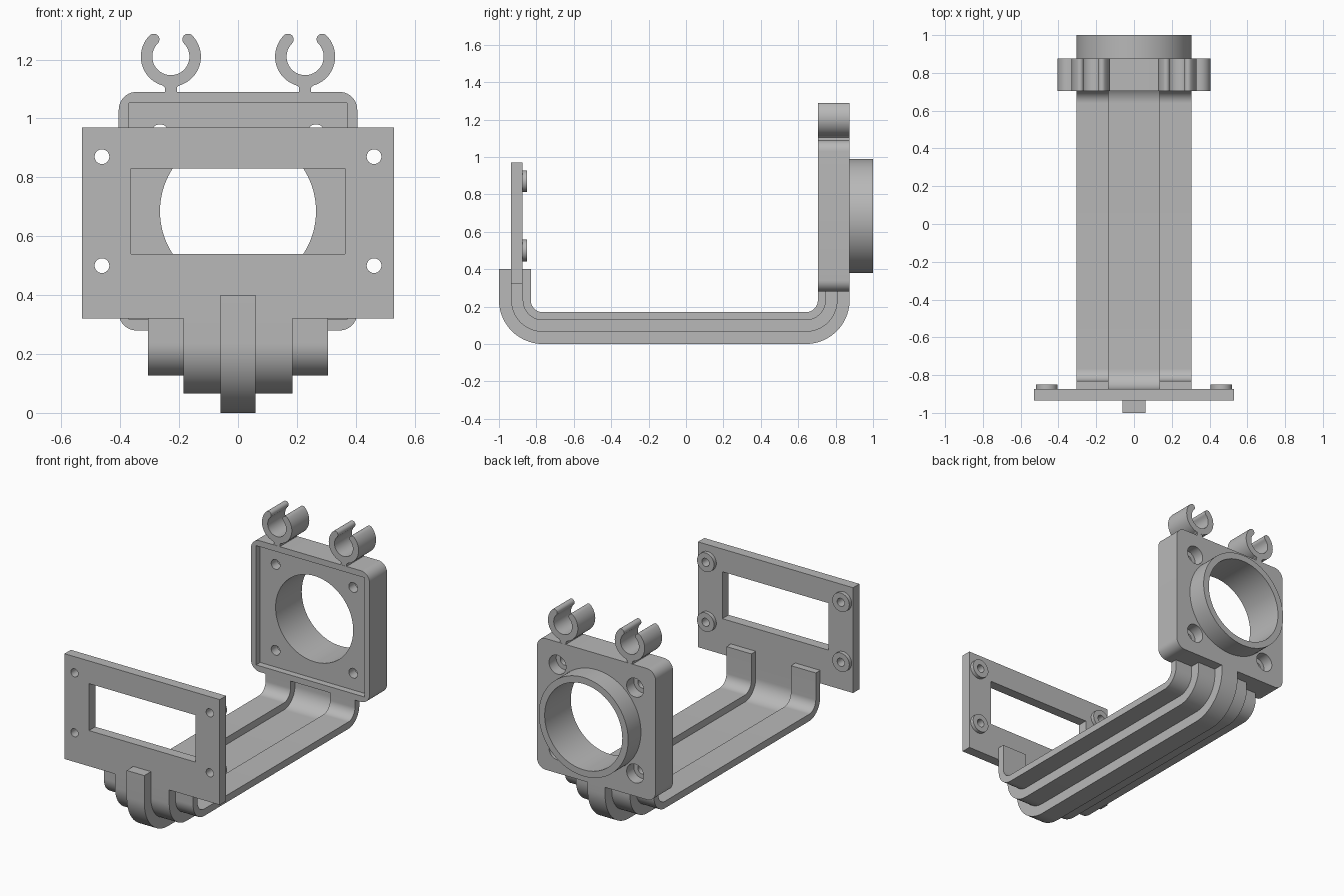
import bpy, bmesh
from math import pi, sin, cos, radians

cube = bpy.data.objects.get("Cube")
if cube:
    bpy.data.objects.remove(cube)

grey = bpy.data.materials.new("plain_grey")
grey.use_nodes = True
colour = (0.48, 0.48, 0.48, 1)
grey.diffuse_color = colour
grey.node_tree.nodes["Principled BSDF"].inputs["Base Color"].default_value = colour


# Outline helpers
def arc(cx, cy, r, a0, a1, n=16):
    angles = [radians(a0 + (a1 - a0) * i / n) for i in range(n + 1)]
    return [(cx + r * cos(a), cy + r * sin(a)) for a in angles]


def circle(cx, cy, r, n=48):
    return arc(cx, cy, r, 0, 360, n)[:-1]


def rect(x0, x1, z0, z1):
    return [(x0, z0), (x1, z0), (x1, z1), (x0, z1)]


def round_rect(x0, x1, z0, z1, r):
    corners = [(x1 - r, z1 - r), (x0 + r, z1 - r), (x0 + r, z0 + r), (x1 - r, z0 + r)]
    return [p for i, c in enumerate(corners) for p in arc(*c, r, 90 * i, 90 * i + 90, 10)]


def slab(name, loops, lo, hi, along="y"):
    """Fill outlines (inner ones become holes) and extrude from lo to hi."""
    curve = bpy.data.curves.new(name, "CURVE")
    curve.dimensions = "2D"
    curve.fill_mode = "BOTH"
    curve.extrude = (hi - lo) / 2
    for loop in loops:
        spline = curve.splines.new("POLY")
        spline.points.add(len(loop) - 1)
        for point, (u, v) in zip(spline.points, loop):
            point.co = (u, v, 0, 1)
        spline.use_cyclic_u = True
    obj = bpy.data.objects.new(name, curve)
    bpy.context.collection.objects.link(obj)
    mid = (lo + hi) / 2
    if along == "y":
        obj.rotation_euler = (pi / 2, 0, 0)
        obj.location.y = mid
    else:
        obj.rotation_euler = (pi / 2, 0, pi / 2)
        obj.location.x = mid
    bpy.ops.object.select_all(action="DESELECT")
    obj.select_set(True)
    bpy.context.view_layer.objects.active = obj
    bpy.ops.object.convert(target="MESH")
    obj = bpy.context.object
    bm = bmesh.new()
    bm.from_mesh(obj.data)
    bmesh.ops.remove_doubles(bm, verts=bm.verts, dist=1e-5)
    bmesh.ops.recalc_face_normals(bm, faces=bm.faces)
    bm.to_mesh(obj.data)
    bm.free()
    obj.data.materials.clear()
    obj.data.materials.append(grey)
    bpy.ops.object.shade_smooth_by_angle(angle=radians(30))
    return obj


def join(name, parts):
    bpy.ops.object.select_all(action="DESELECT")
    for part in parts:
        part.select_set(True)
    bpy.context.view_layer.objects.active = parts[0]
    bpy.ops.object.join()
    parts[0].name = name


# Front mounting plate with window and screw bosses
AXIS_Z = 0.685
plate_screws = [(x, z) for x in (-0.462, 0.462) for z in (0.50, 0.87)]
FRONT, BACK = -0.935, -0.873
slab("front_plate",
     [rect(-0.53, 0.53, 0.32, 0.97), rect(-0.363, 0.363, 0.54, 0.83)]
     + [circle(x, z, 0.025, 32) for x, z in plate_screws], FRONT, BACK)
for x, z in plate_screws:
    slab("screw_boss", [circle(x, z, 0.058), circle(x, z, 0.025, 32)], BACK, -0.85)

# Rear housing: recessed rim, drilled floor, counterbored back, collar
outer = round_rect(-0.405, 0.405, 0.28, 1.09, 0.06)
bore = circle(0, AXIS_Z, 0.265, 96)
rear_screws = [(x, AXIS_Z + d) for x in (-0.265, 0.265) for d in (-0.265, 0.265)]
join("rear_housing", [
    slab("rim", [outer, rect(-0.37, 0.37, 0.317, 1.053)], 0.705, 0.745),
    slab("floor", [outer, bore] + [circle(x, z, 0.03, 32) for x, z in rear_screws],
         0.745, 0.805),
    slab("back", [outer, bore] + [circle(x, z, 0.058) for x, z in rear_screws],
         0.805, 0.875),
])
slab("collar", [circle(0, AXIS_Z, 0.305, 96), bore], 0.875, 1.0)

# Open clips on short stems
R_OUT, R_IN, CLIP_Z = 0.102, 0.063, 1.21
R_MID, R_TIP = (R_OUT + R_IN) / 2, (R_OUT - R_IN) / 2
for cx in (-0.228, 0.228):
    def tip(angle, start):
        a = radians(angle)
        return arc(cx + R_MID * cos(a), CLIP_Z + R_MID * sin(a), R_TIP,
                   start, start + 180, 10)[1:-1]
    clip = (arc(cx, CLIP_Z, R_OUT, 135, 405, 48) + tip(45, 45)
            + arc(cx, CLIP_Z, R_IN, 405, 135, 40) + tip(135, -45))
    slab("clip", [clip], 0.705, 0.875)
    stem = [(cx - 0.02, 1.085), (cx + 0.02, 1.085), (cx + 0.02, 1.105),
            (cx + 0.035, 1.118), (cx - 0.035, 1.118), (cx - 0.02, 1.105)]
    slab("clip_stem", [stem], 0.706, 0.874)


# Cradle arm: nested U-shaped layers, widest on the inside
def u_path(r, front_top):
    bend_z = 0.235
    return ([(-0.765 - r, front_top)] + arc(-0.765, bend_z, r, 180, 270, 20)
            + arc(0.64, bend_z, r, 270, 360, 20) + [(0.64 + r, 0.28)])


def u_layer(name, r_in, r_out, front_top, x0, x1):
    loop = u_path(r_out, front_top) + u_path(r_in, front_top)[::-1]
    slab(name, [loop], x0, x1, "x")


u_layer("right_rail", 0.065, 0.108, 0.40, -0.305, -0.135)
u_layer("left_rail", 0.065, 0.108, 0.40, 0.135, 0.305)
u_layer("arm_web", 0.108, 0.17, 0.32, -0.185, 0.185)
u_layer("centre_rib", 0.17, 0.235, 0.40, -0.06, 0.06)
